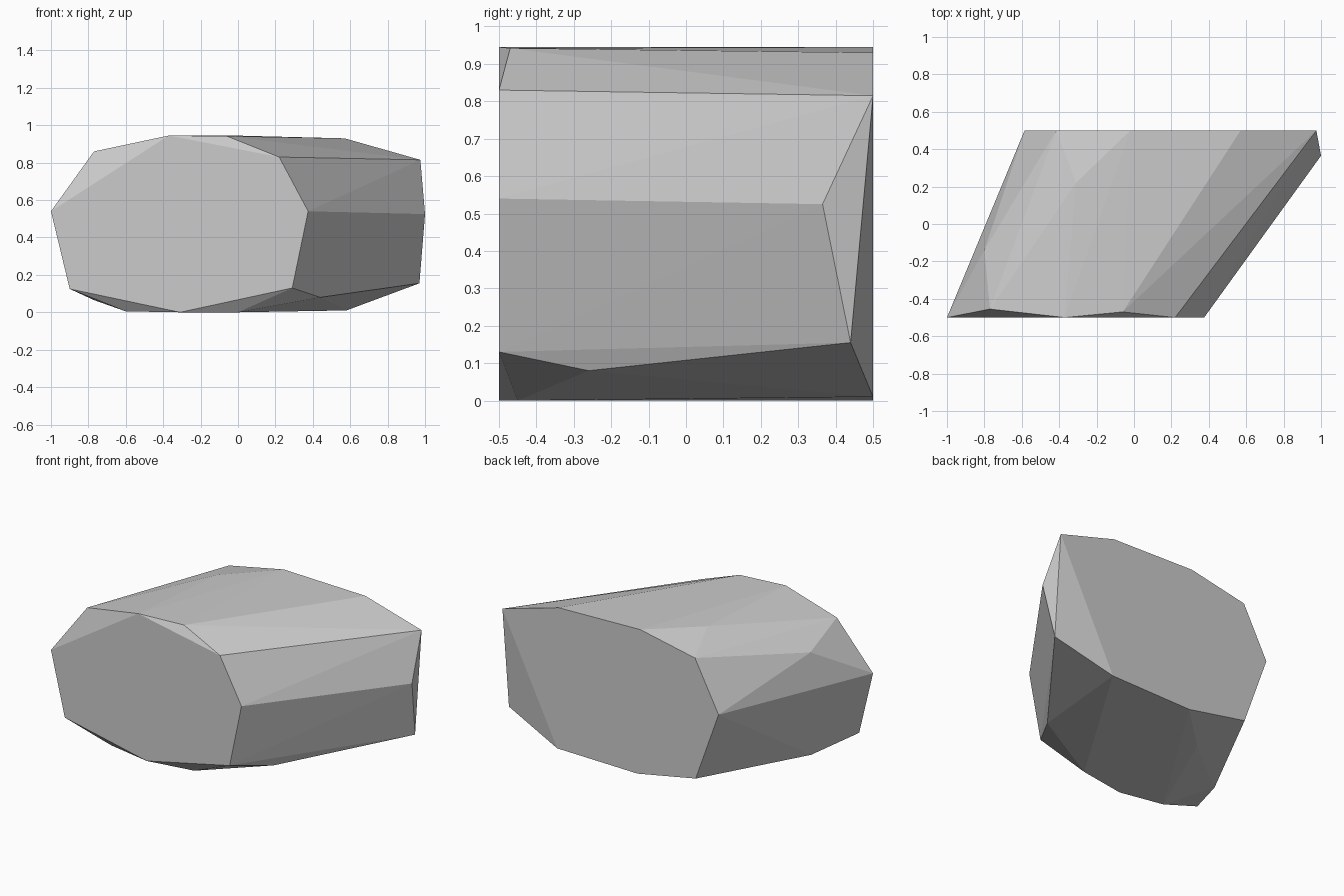
import bpy
import bmesh

if "Cube" in bpy.data.objects:
    bpy.data.objects.remove(bpy.data.objects["Cube"])

# Corner points of the cut stone, grouped by region
front = [(-1, .54), (-.9, .125), (-.31, 0), (.29, .13),
         (.375, .54), (.22, .83), (-.37, .945)]
back = [(.975, .815), (.58, .01), (0, 0), (-.42, .08),
        (-.585, .54), (-.415, .865), (-.02, .945), (.57, .93)]
sides = [(1, .365, .525), (.97, .44, .155), (.44, -.26, .08),
         (-.77, -.455, .86), (-.06, -.47, .942), (-.8, -.14, .76),
         (-.31, .22, .938), (-.77, -.19, .065), (-.6, -.45, .005),
         (0, -.45, 0), (-.32, .19, .008)]
points = [(x, -.5, z) for x, z in front] + [(x, .5, z) for x, z in back] + sides

# Faceted stone: convex skin around the corners
bm = bmesh.new()
for p in points:
    bm.verts.new(p)
hull = bmesh.ops.convex_hull(bm, input=bm.verts[:])
loose = {g for g in hull["geom_interior"] + hull["geom_unused"]
         if isinstance(g, bmesh.types.BMVert)}
bmesh.ops.delete(bm, geom=list(loose), context='VERTS')
# Merge the flat front and back into single faces
bmesh.ops.dissolve_limit(bm, angle_limit=.002, verts=bm.verts[:], edges=bm.edges[:])
bmesh.ops.recalc_face_normals(bm, faces=bm.faces[:])

mesh = bpy.data.meshes.new("stone")
bm.to_mesh(mesh)
bm.free()
stone = bpy.data.objects.new("stone", mesh)
bpy.context.collection.objects.link(stone)

grey = bpy.data.materials.new("light grey")
grey.diffuse_color = (.6, .6, .6, 1)
grey.use_nodes = True
grey.node_tree.nodes["Principled BSDF"].inputs["Base Color"].default_value = grey.diffuse_color
mesh.materials.append(grey)
